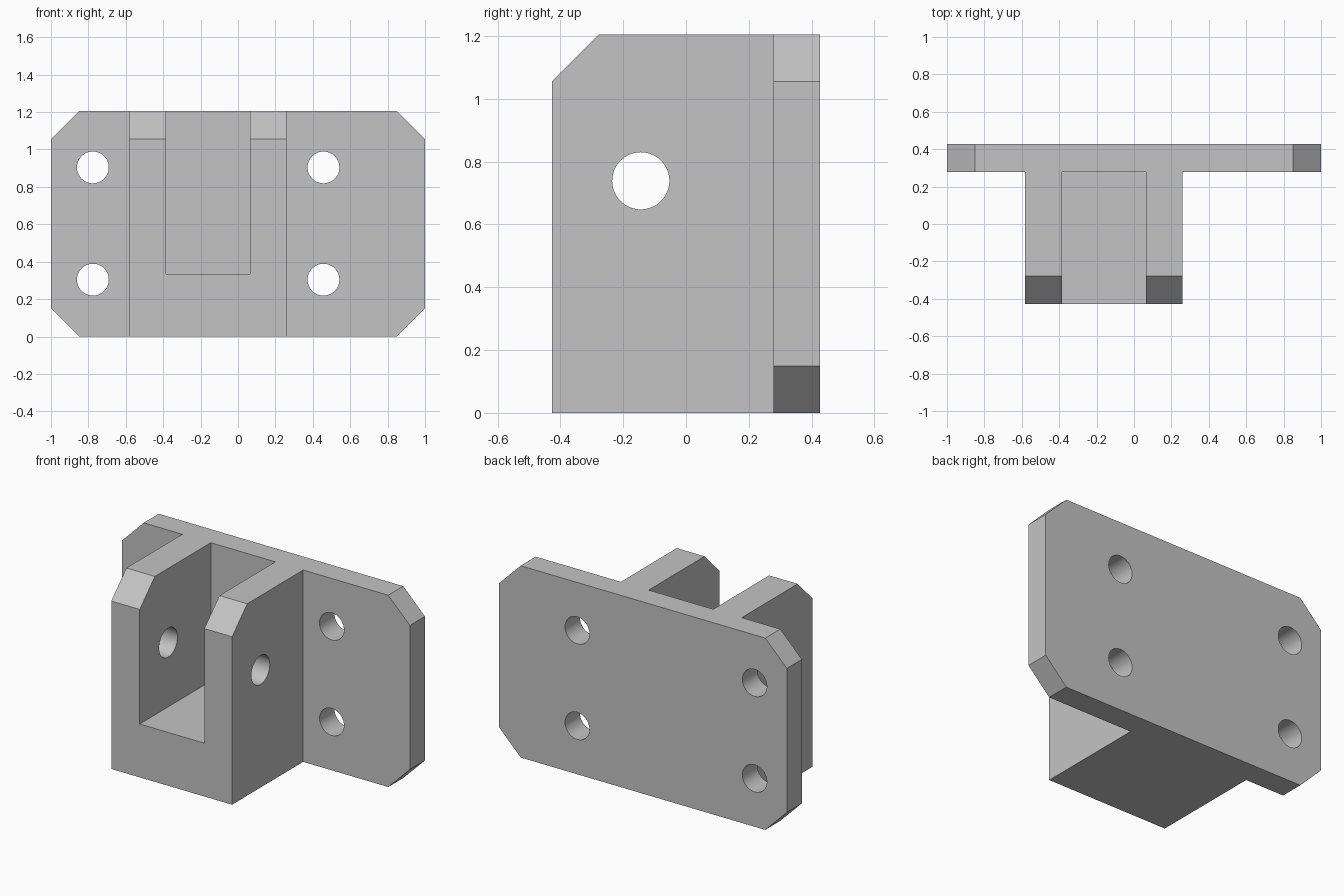
import bpy
import bmesh
from math import pi
from mathutils import Matrix, Vector

cube = bpy.data.objects.get("Cube")
if cube:
    bpy.data.objects.remove(cube, do_unlink=True)

metal = bpy.data.materials.new("light grey metal")
metal.use_nodes = True
GREY = (0.55, 0.55, 0.55, 1)
metal.diffuse_color = GREY
metal.node_tree.nodes["Principled BSDF"].inputs["Base Color"].default_value = GREY

HEIGHT, CHAMFER = 1.205, 0.15
FRONT, BACK, PLATE_FRONT = -0.427, 0.427, 0.278
LUG_LEFT, LUG_RIGHT = 0.258, -0.582
SLOT_LEFT, SLOT_RIGHT, SLOT_FLOOR = 0.065, -0.384, 0.335


def finish(name, bm):
    bmesh.ops.recalc_face_normals(bm, faces=bm.faces)
    mesh = bpy.data.meshes.new(name)
    bm.to_mesh(mesh)
    bm.free()
    mesh.materials.append(metal)
    obj = bpy.data.objects.new(name, mesh)
    bpy.context.collection.objects.link(obj)
    return obj


def extrude_profile(name, points, direction):
    bm = bmesh.new()
    face = bm.faces.new([bm.verts.new(p) for p in points])
    grown = bmesh.ops.extrude_face_region(bm, geom=[face])["geom"]
    verts = [g for g in grown if isinstance(g, bmesh.types.BMVert)]
    bmesh.ops.translate(bm, verts=verts, vec=Vector(direction))
    return finish(name, bm)


def drill(name, centre, radius, axis):
    bm = bmesh.new()
    bmesh.ops.create_cone(bm, cap_ends=True, segments=64, radius1=radius,
                          radius2=radius, depth=1.2,
                          matrix=Matrix.Translation(centre) @ Matrix.Rotation(pi / 2, 4, axis))
    return finish(name, bm)


def combine(target, tool, operation):
    mod = target.modifiers.new(operation.title(), "BOOLEAN")
    mod.operation, mod.object, mod.solver = operation, tool, "EXACT"
    bpy.context.view_layer.objects.active = target
    bpy.ops.object.modifier_apply(modifier=mod.name)
    bpy.data.objects.remove(tool, do_unlink=True)


# Mounting plate with four clipped corners
c = CHAMFER
outline = [(-1, c), (-1 + c, 0), (1 - c, 0), (1, c),
           (1, HEIGHT - c), (1 - c, HEIGHT), (-1 + c, HEIGHT), (-1, HEIGHT - c)]
bracket = extrude_profile("clevis_bracket", [(x, PLATE_FRONT, z) for x, z in outline],
                          (0, BACK - PLATE_FRONT, 0))

# Clevis block with a sloped top front edge
side = [(FRONT, 0), (0.35, 0), (0.35, HEIGHT), (FRONT + c, HEIGHT), (FRONT, HEIGHT - c)]
lug = extrude_profile("clevis_block", [(LUG_RIGHT, y, z) for y, z in side],
                      (LUG_LEFT - LUG_RIGHT, 0, 0))

# Open slot between the two ears, then the pin hole through both
slot = extrude_profile("slot_cutter",
                       [(SLOT_RIGHT, -1, SLOT_FLOOR), (SLOT_LEFT, -1, SLOT_FLOOR),
                        (SLOT_LEFT, -1, 2), (SLOT_RIGHT, -1, 2)], (0, 2, 0))
combine(lug, slot, "DIFFERENCE")
combine(lug, drill("pin_cutter", (-0.16, -0.144, 0.739), 0.091, "Y"), "DIFFERENCE")

# Four bolt holes through the plate
for x in (-0.776, 0.457):
    for z in (0.304, 0.904):
        combine(bracket, drill("bolt_cutter", (x, 0.4, z), 0.085, "X"), "DIFFERENCE")

combine(bracket, lug, "UNION")

# Smooth hole walls, crisp edges elsewhere
bpy.ops.object.select_all(action="DESELECT")
bracket.select_set(True)
bpy.context.view_layer.objects.active = bracket
bpy.ops.object.shade_smooth_by_angle(angle=pi / 6)
